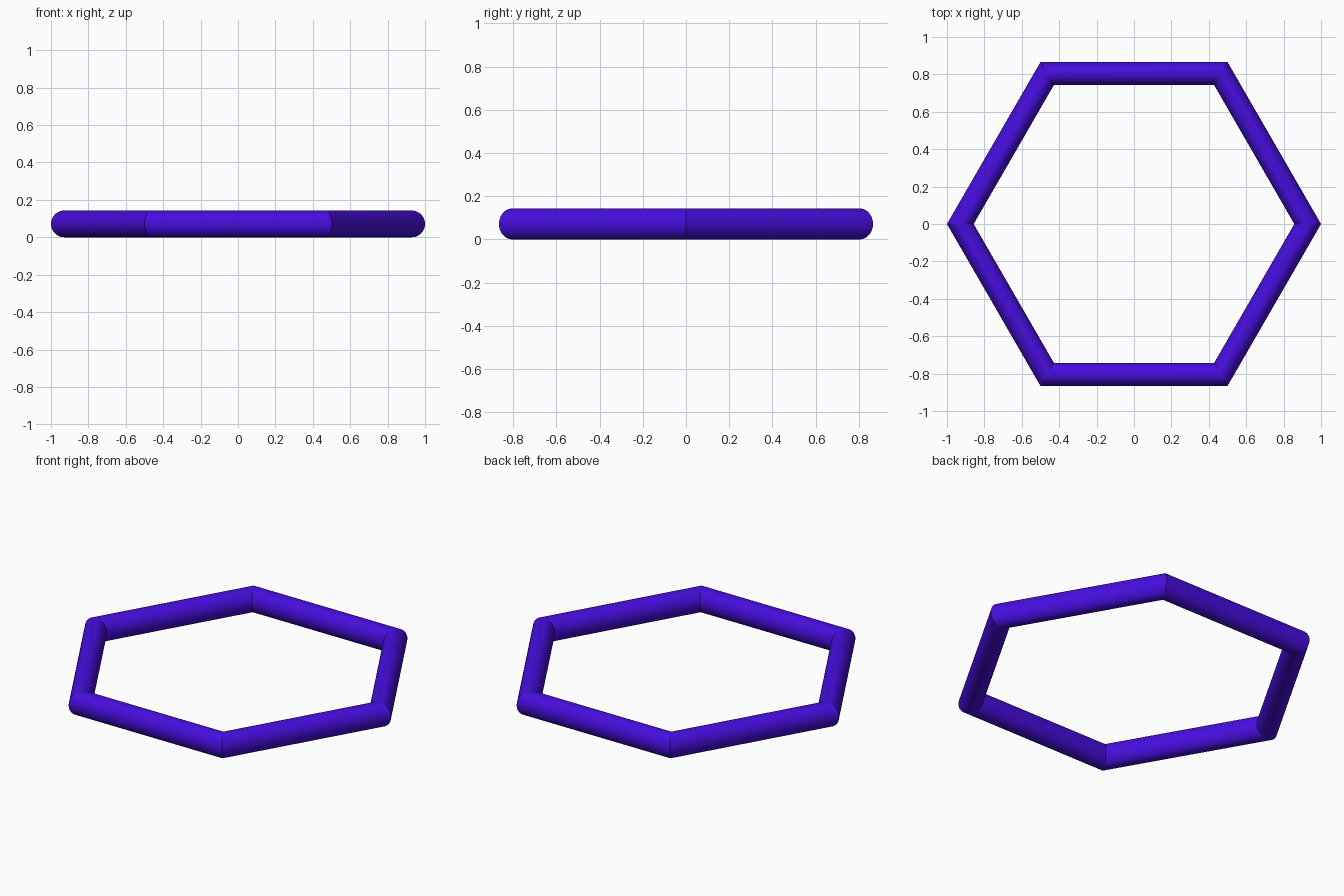
import bpy
import math

if "Cube" in bpy.data.objects:
    bpy.data.objects.remove(bpy.data.objects["Cube"])

MINOR = 1 / 14          # tube radius
MAJOR = 1 - MINOR       # corner radius of the tube centre line

# Hexagonal ring: six straight tube lengths with mitred corners
bpy.ops.mesh.primitive_torus_add(
    major_segments=6, minor_segments=48,
    major_radius=MAJOR, minor_radius=MINOR,
    location=(0, 0, MINOR))
ring = bpy.context.object
ring.name = "hexagonal_ring"
bpy.ops.object.shade_smooth_by_angle(angle=math.radians(20))

# Violet-blue colour
mat = bpy.data.materials.new("violet_blue")
mat.diffuse_color = (0.061, 0.004, 0.72, 1)
mat.use_nodes = True
mat.node_tree.nodes["Principled BSDF"].inputs["Base Color"].default_value = mat.diffuse_color
ring.data.materials.append(mat)
